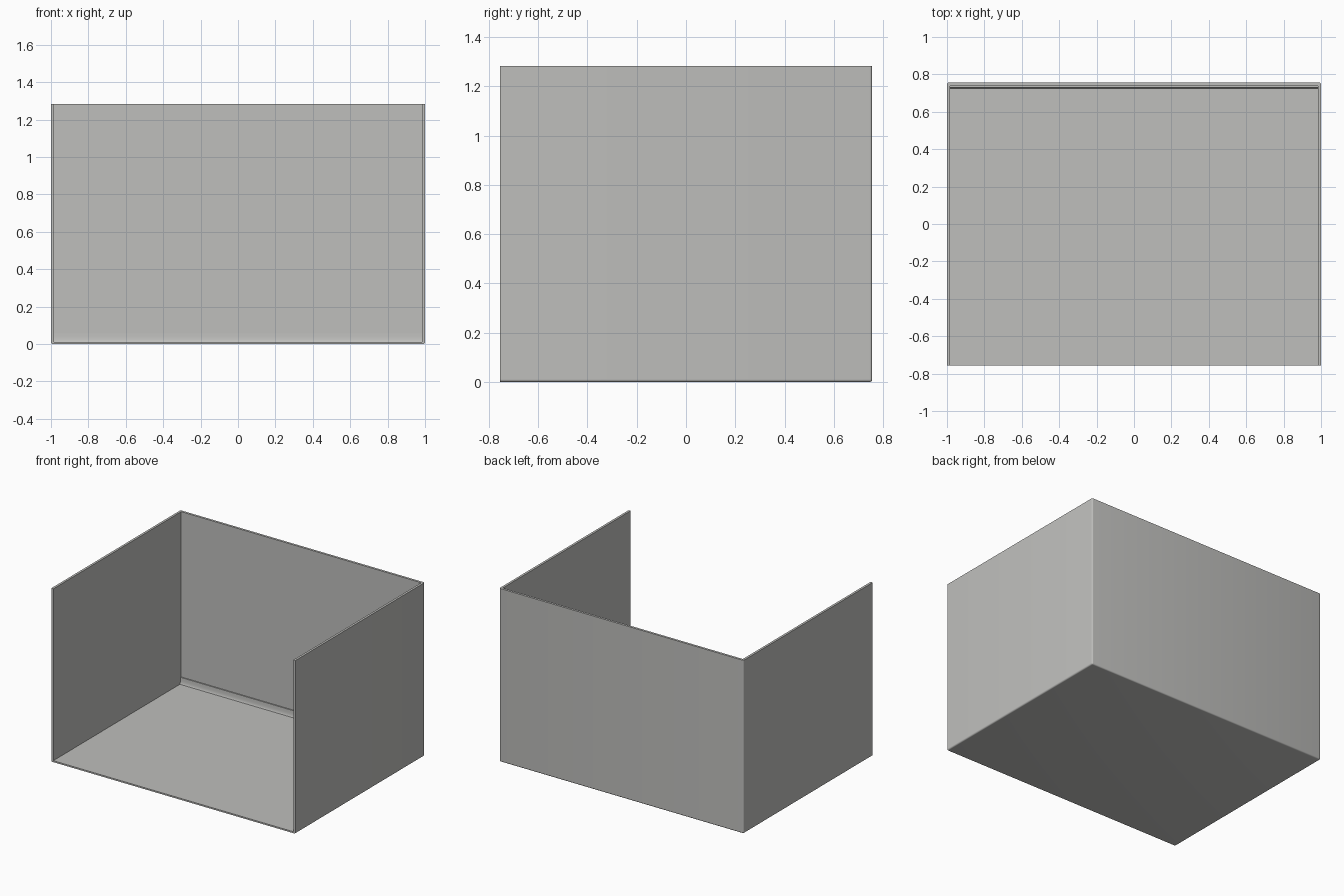
import bpy, bmesh, math

if "Cube" in bpy.data.objects:
    bpy.data.objects.remove(bpy.data.objects["Cube"])

W, D, H = 1.0, 0.756, 1.283     # half width, half depth, height
T, FLOOR, R = 0.017, 0.011, 0.01  # wall thickness, floor thickness, bend radius

steel = bpy.data.materials.new("light grey steel")
steel.diffuse_color = (0.52, 0.52, 0.505, 1)
steel.use_nodes = True
steel.node_tree.nodes["Principled BSDF"].inputs["Base Color"].default_value = steel.diffuse_color


def finish(name, bm):
    bmesh.ops.recalc_face_normals(bm, faces=bm.faces)
    mesh = bpy.data.meshes.new(name)
    bm.to_mesh(mesh)
    bm.free()
    mesh.materials.append(steel)
    obj = bpy.data.objects.new(name, mesh)
    bpy.context.collection.objects.link(obj)
    bpy.context.view_layer.objects.active = obj
    obj.select_set(True)
    bpy.ops.object.shade_smooth_by_angle(angle=math.radians(35))
    obj.select_set(False)
    return obj


def extrude(name, points, offset):
    bm = bmesh.new()
    face = bm.faces.new([bm.verts.new(p) for p in points])
    geom = bmesh.ops.extrude_face_region(bm, geom=[face])["geom"]
    verts = [g for g in geom if isinstance(g, bmesh.types.BMVert)]
    bmesh.ops.translate(bm, verts=verts, vec=offset)
    return finish(name, bm)


# Side and back walls: one U-shaped sheet with rounded rear corners
arc = [(W - R + R * math.cos(a), D - R + R * math.sin(a))
       for a in (math.pi / 2 * i / 4 for i in range(5))]
right = [(W - T, D - T), (W - T, -D), (W, -D)] + arc
outline = right + [(-x, y) for x, y in reversed(right)]
extrude("walls", [(x, y, FLOOR) for x, y in outline], (0, 0, H - FLOOR))

# Floor sheet: rounded where it turns up into the walls
bm = bmesh.new()
bmesh.ops.create_cube(bm, size=1)
for v in bm.verts:
    v.co = (v.co.x * 2 * W, v.co.y * 2 * D, (v.co.z + 0.5) * FLOOR)


def is_bend(e):
    a, b = (v.co for v in e.verts)
    mid = (a + b) / 2
    low = mid.z < 1e-5 and mid.y > -D + 0.01
    rear_corner = abs(a.z - b.z) > 1e-5 and mid.y > 0
    return low or rear_corner


bmesh.ops.bevel(bm, geom=[e for e in bm.edges if is_bend(e)], offset=R,
                segments=4, profile=0.5, affect='EDGES')
finish("floor", bm)

# Low lip along the foot of the back wall, curving out of the floor
lip = [(0.724, FLOOR), (0.727, 0.017), (0.729, 0.026), (0.7305, 0.038),
       (0.731, 0.06), (D - T, 0.06), (D - T, FLOOR)]
extrude("rear_lip", [(-W + T, y, z) for y, z in lip], (2 * (W - T), 0, 0))
